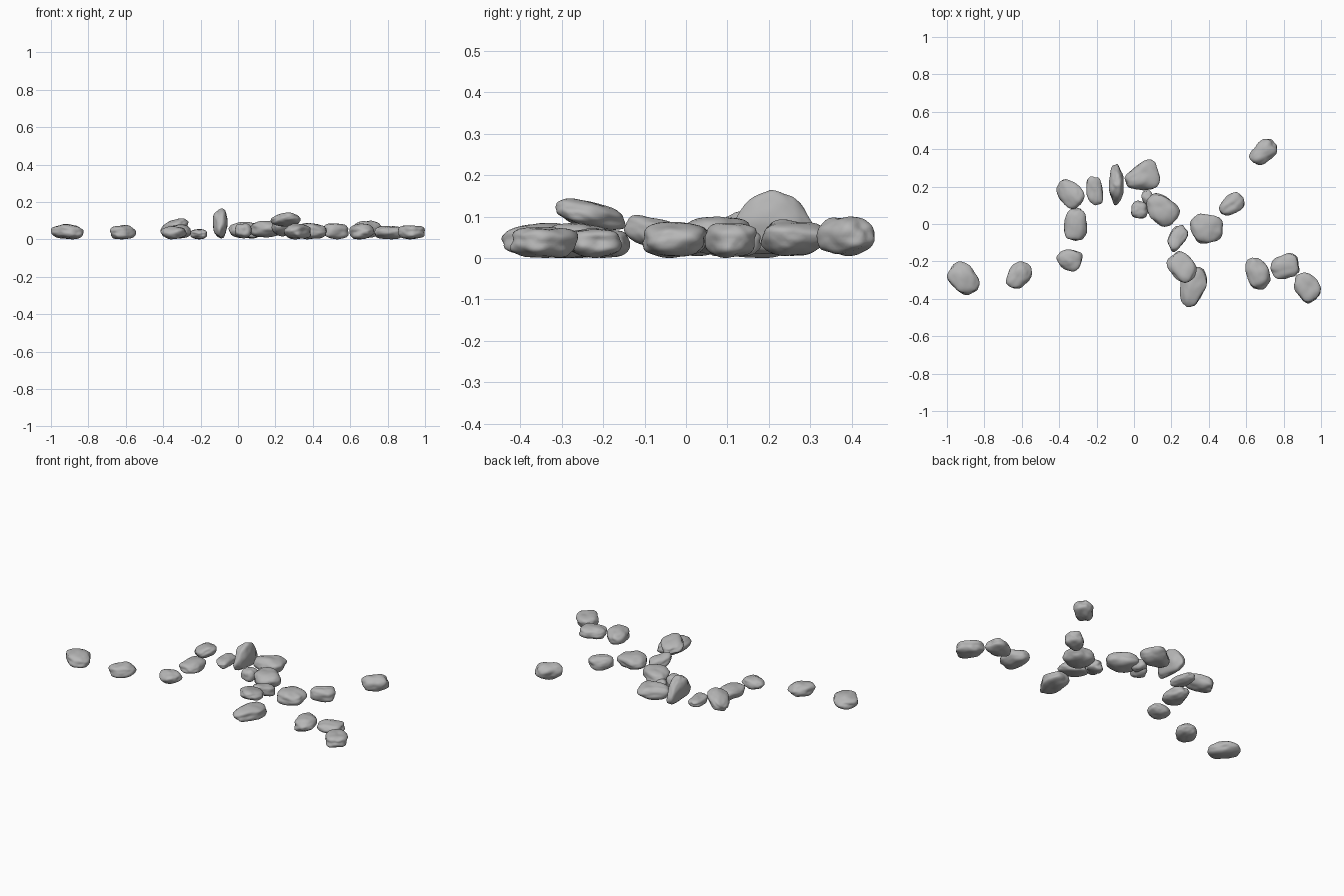
import bpy
import bmesh
import random
from math import radians
from mathutils import Matrix, Vector, noise

cube = bpy.data.objects.get("Cube")
if cube:
    bpy.data.objects.remove(cube, do_unlink=True)

random.seed(4)

# One plain grey for every stone
grey = bpy.data.materials.new("stone grey")
grey.use_nodes = True
colour = (0.47, 0.47, 0.47, 1)
grey.diffuse_color = colour
shader = next(n for n in grey.node_tree.nodes if n.type == "BSDF_PRINCIPLED")
shader.inputs["Base Color"].default_value = colour
shader.inputs["Roughness"].default_value = 0.8


def stone(name, x, y, z, yaw=0, slim=0.8, taper=0.0, pitch=0, roll=0):
    """Weathered pebble filling the ranges x, y and z.
    yaw turns its long axis, slim is width over length, taper widens
    its far end, pitch and roll tip it about the x and y axes."""
    bm = bmesh.new()
    bmesh.ops.create_icosphere(bm, subdivisions=4, radius=1)
    offset = Vector([random.uniform(-50, 50) for _ in range(3)])
    turn = (Matrix.Rotation(radians(pitch), 3, "X")
            @ Matrix.Rotation(radians(roll), 3, "Y")
            @ Matrix.Rotation(radians(yaw), 3, "Z"))
    for v in bm.verts:
        p = v.co.copy()
        # Broad worn planes plus finer dents
        lump = 1 + 0.17 * noise.noise(p * 1.3 + offset)
        lump += 0.05 * noise.noise(p * 2.8 - offset)
        # Squarish pebble section
        power = 2.5
        p *= lump / sum(abs(c) ** power for c in p) ** (1 / power)
        p.y *= slim * (1 + taper * p.x)
        p.z *= 0.45
        v.co = turn @ p

    # Fit the pebble to its place
    for axis, (low, high) in enumerate((x, y, z)):
        values = [v.co[axis] for v in bm.verts]
        start, span = min(values), max(values) - min(values)
        for v in bm.verts:
            v.co[axis] = low + (v.co[axis] - start) / span * (high - low)

    # Put the origin at the middle of the stone
    middle = Vector([(low + high) / 2 for low, high in (x, y, z)])
    bmesh.ops.translate(bm, verts=bm.verts, vec=-middle)
    for face in bm.faces:
        face.smooth = True
    mesh = bpy.data.meshes.new(name)
    bm.to_mesh(mesh)
    bm.free()
    mesh.materials.append(grey)
    obj = bpy.data.objects.new(name, mesh)
    obj.location = middle
    bpy.context.collection.objects.link(obj)
    return obj


# Scattered stones on the right
stone("far_right_stone", (-1, -.825), (-.38, -.2), (0, .083), yaw=-45, slim=.8)
stone("right_chipped_stone", (-.685, -.545), (-.345, -.2), (0, .077),
      yaw=45, slim=.75, taper=.1)
stone("right_front_stone", (-.415, -.275), (-.255, -.135), (0, .07),
      yaw=-10, slim=.85, taper=.2)

# Arc of stones on the right and at the back
stone("arc_front_stone", (-.375, -.25), (-.09, .085), (.005, .08),
      yaw=90, slim=.75, taper=-.2)
stone("arc_tipped_stone", (-.415, -.265), (.08, .24), (.015, .112),
      yaw=-45, slim=.7, taper=.1, roll=-25)
stone("arc_narrow_stone", (-.255, -.165), (.1, .255), (0, .055),
      yaw=100, slim=.55)
stone("upright_stone", (-.135, -.055), (.1, .32), (.005, .164),
      yaw=5, slim=1.2, taper=-.4, roll=-90)
stone("arc_back_stone", (-.05, .14), (.18, .345), (.005, .093),
      yaw=18, slim=.75, taper=.35)

# Central cluster
stone("small_round_stone", (-.015, .075), (.03, .125), (.005, .085), slim=.9)
stone("small_back_stone", (.04, .115), (.09, .18), (.005, .07),
      yaw=120, slim=.7)
stone("centre_stone", (.065, .245), (-.015, .165), (.01, .1),
      yaw=-40, slim=.8, taper=.1)
stone("centre_front_stone", (.18, .29), (-.15, -.005), (.015, .104),
      yaw=55, slim=.65, taper=.1, pitch=-15)
stone("centre_left_stone", (.3, .475), (-.105, .055), (0, .087),
      yaw=-10, slim=.9)

# Overlapping pair at the front
stone("front_lower_stone", (.245, .39), (-.445, -.23), (0, .085),
      yaw=75, slim=.65, taper=.2)
stone("front_upper_stone", (.175, .335), (-.315, -.145), (.068, .144),
      yaw=-40, slim=.8, pitch=-18)

# Scattered stones on the left
stone("left_middle_stone", (.455, .59), (.045, .17), (0, .085),
      yaw=40, slim=.7, taper=.2)
stone("left_back_stone", (.615, .765), (.315, .455), (.005, .1),
      yaw=42, slim=.7, taper=.1)
stone("left_inner_stone", (.595, .73), (-.35, -.18), (0, .085),
      yaw=108, slim=.7, taper=-.1)
stone("left_outer_stone", (.73, .885), (-.295, -.155), (0, .072),
      yaw=12, slim=.8, taper=.1)
stone("far_left_stone", (.855, 1), (-.425, -.26), (0, .075),
      yaw=-48, slim=.8, taper=.1)
